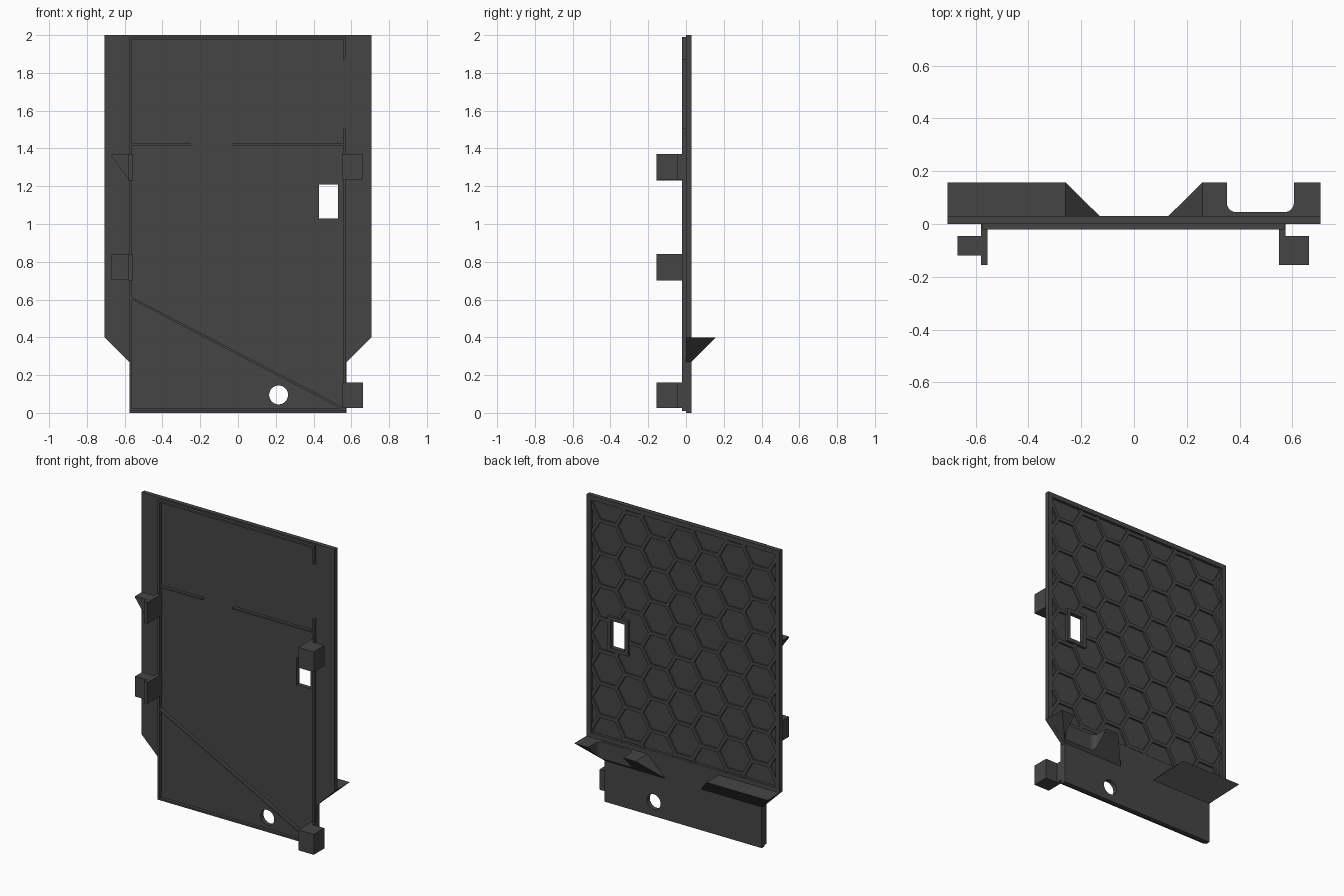
import bpy, bmesh, math
from mathutils import Vector

if "Cube" in bpy.data.objects:
    bpy.data.objects.remove(bpy.data.objects["Cube"])

grey = bpy.data.materials.new("dark grey")
grey.diffuse_color = (0.06, 0.06, 0.06, 1)
grey.use_nodes = True
grey.node_tree.nodes["Principled BSDF"].inputs["Base Color"].default_value = grey.diffuse_color


def make(name, bm):
    bmesh.ops.recalc_face_normals(bm, faces=bm.faces)
    me = bpy.data.meshes.new(name)
    bm.to_mesh(me)
    bm.free()
    me.materials.append(grey)
    ob = bpy.data.objects.new(name, me)
    bpy.context.collection.objects.link(ob)
    return ob


def prism(name, pts, y0, y1):
    """Extrude an x-z outline from y0 to y1."""
    bm = bmesh.new()
    f = bm.faces.new([bm.verts.new((x, y0, z)) for x, z in pts])
    r = bmesh.ops.extrude_face_region(bm, geom=[f])
    vs = [v for v in r["geom"] if isinstance(v, bmesh.types.BMVert)]
    bmesh.ops.translate(bm, verts=vs, vec=(0, y1 - y0, 0))
    return make(name, bm)


def box(name, x0, x1, y0, y1, z0, z1):
    return prism(name, [(x0, z0), (x1, z0), (x1, z1), (x0, z1)], y0, y1)


def cut(ob, *cutters):
    for c in cutters:
        m = ob.modifiers.new("cut", 'BOOLEAN')
        m.operation, m.solver, m.object = 'DIFFERENCE', 'EXACT', c
        c.hide_render = True
        c.hide_set(True)


# Main plate with lower tab
W, T = 0.707, 0.03
half = [(W, 2), (W, 0.4), (0.575, 0.27), (0.575, 0)]
plate = prism("plate", half + [(-x, z) for x, z in reversed(half)], 0, T)

# Honeycomb pockets on the back, clipped to the rim
RX, Z0, Z1 = 0.675, 0.43, 1.97
pitch, apothem = 0.215, 0.096
R = apothem / math.cos(math.pi / 6)
bm = bmesh.new()
for i in range(-4, 5):
    for k in range(-4, 5):
        cx = i * pitch * math.sqrt(3) / 2
        cz = 1.2 + (k + 0.5 * (i % 2)) * pitch
        bm.faces.new([bm.verts.new((cx + R * math.cos(a * math.pi / 3), 0.012,
                                    cz + R * math.sin(a * math.pi / 3))) for a in range(6)])
for co, no in (((RX, 0, 0), (1, 0, 0)), ((-RX, 0, 0), (-1, 0, 0)),
               ((0, 0, Z1), (0, 0, 1)), ((0, 0, Z0), (0, 0, -1))):
    bmesh.ops.bisect_plane(bm, geom=bm.verts[:] + bm.edges[:] + bm.faces[:], dist=1e-6,
                           plane_co=co, plane_no=no, clear_outer=True)
r = bmesh.ops.extrude_face_region(bm, geom=bm.faces[:])
bmesh.ops.translate(bm, vec=(0, 0.04, 0),
                    verts=[v for v in r["geom"] if isinstance(v, bmesh.types.BMVert)])
pockets = make("pocket_cutter", bm)

# Shallow step inside the rim, window and round hole
step = box("step_cutter", -RX, RX, 0.024, 0.06, Z0, Z1)
window = box("window_cutter", 0.43, 0.53, -0.1, 0.1, 1.03, 1.21)
hole = prism("hole_cutter", [(0.215 + 0.05 * math.cos(a * math.pi / 16),
                              0.095 + 0.05 * math.sin(a * math.pi / 16)) for a in range(32)], -0.1, 0.1)
cut(plate, step, pockets, window, hole)
frame = box("window_frame", 0.405, 0.555, 0.005, T, 1.005, 1.235)
cut(frame, window)


# Wedge shelves on the back, leaning with the plate's lower corners
def shelf(name, s):
    bm = bmesh.new()
    v = [bm.verts.new((s * x, y, z)) for x, y, z in (
        (W, T, 0.4), (W, 0.158, 0.4), (0.26, 0.158, 0.4), (0.26, T, 0.4),
        (0.575, T, 0.272), (0.13, T, 0.272))]
    for idx in ((0, 1, 2, 3), (0, 3, 5, 4), (1, 4, 5, 2), (0, 4, 1), (3, 2, 5)):
        bm.faces.new([v[i] for i in idx])
    return make(name, bm)


shelf("left_shelf", -1)
right_shelf = shelf("right_shelf", 1)

# Rounded notch through the right shelf
bm = bmesh.new()
pts = [(0.352, 0.2), (0.606, 0.2)]
for cx, a0 in ((0.571, 0), (0.387, -90)):
    pts += [(cx + 0.035 * math.cos(math.radians(a0 - t)),
             0.08 + 0.035 * math.sin(math.radians(a0 - t))) for t in range(0, 91, 15)]
f = bm.faces.new([bm.verts.new((x, y, 0.2)) for x, y in pts])
r = bmesh.ops.extrude_face_region(bm, geom=[f])
bmesh.ops.translate(bm, vec=(0, 0, 0.3),
                    verts=[v for v in r["geom"] if isinstance(v, bmesh.types.BMVert)])
cut(right_shelf, make("notch_cutter", bm))

# Thin ribs on the front
F = -0.02
box("left_rib", -0.575, -0.561, F, 0, 0.01, 1.99)
box("top_rib", -0.561, 0.57, F, 0, 1.978, 1.99)
box("bottom_rib", -0.561, 0.57, F, 0, 0.01, 0.022)
box("right_rib_upper", 0.558, 0.57, F, 0, 1.87, 1.978)
box("right_rib_lower", 0.558, 0.57, F, 0, 0.022, 1.505)
box("cross_rib_left", -0.561, -0.25, F, 0, 1.416, 1.426)
box("cross_rib_right", -0.03, 0.558, F, 0, 1.416, 1.426)
prism("diagonal_rib", [(-0.561, 0.612), (-0.561, 0.6), (0.545, 0.022), (0.558, 0.022), (0.558, 0.03)], F, 0)

# Side hooks: a stem standing off the plate and an outward arm
for name, z in (("upper", 1.23), ("lower", 0.70)):
    box(f"left_{name}_stem", -0.58, -0.555, -0.155, 0, z, z + 0.14)
    low = z + 0.13 if name == "upper" else z + 0.005
    prism(f"left_{name}_arm", [(-0.58, z + 0.005), (-0.58, z + 0.138), (-0.67, z + 0.138),
                               (-0.67, low)], -0.12, -0.045)
for name, z in (("upper", 1.235), ("lower", 0.027)):
    box(f"right_{name}_stem", 0.55, 0.575, -0.05, 0, z, z + 0.135)
    box(f"right_{name}_arm", 0.55, 0.663, -0.155, -0.045, z, z + 0.135)
